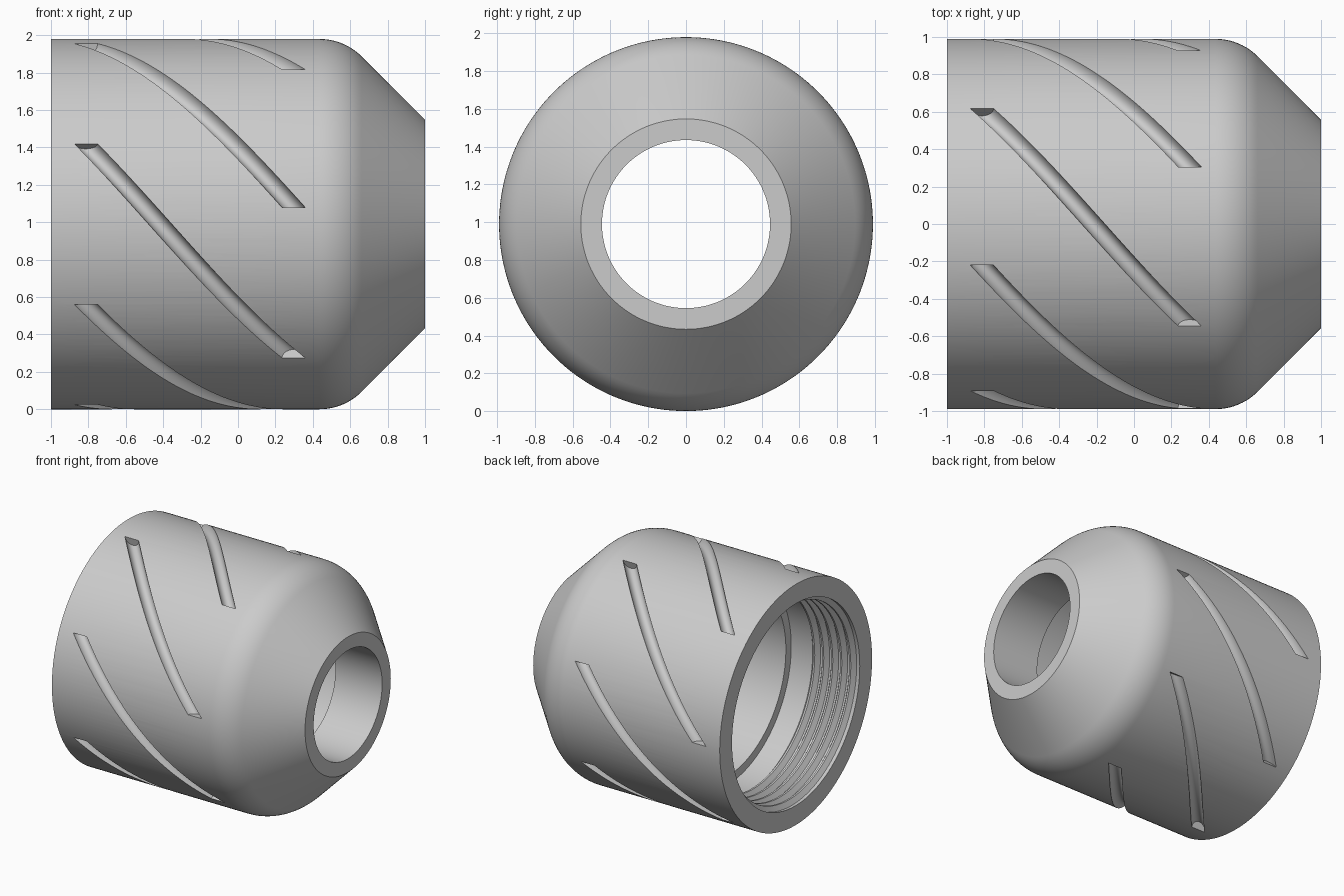
import bpy, bmesh
from math import sin, cos, pi, radians

cube = bpy.data.objects.get("Cube")
if cube:
    bpy.data.objects.remove(cube)

R = 0.99          # outer radius, also the height of the axis
SEGMENTS = 168
GROOVES = 7

grey = bpy.data.materials.new("plain_grey")
grey.use_nodes = True
colour = (0.6, 0.6, 0.6, 1)
grey.diffuse_color = colour
grey.node_tree.nodes["Principled BSDF"].inputs["Base Color"].default_value = colour


def on_axis(x, r, a):
    """Point at distance r from the x axis; angle a is measured up from the front."""
    return (x, -r * cos(a), R + r * sin(a))


def bridge(bm, ring_a, ring_b):
    n = len(ring_a)
    for i in range(n):
        j = (i + 1) % n
        bm.faces.new((ring_a[i], ring_a[j], ring_b[j], ring_b[i]))


def finish(bm, name):
    bmesh.ops.recalc_face_normals(bm, faces=bm.faces)
    mesh = bpy.data.meshes.new(name)
    bm.to_mesh(mesh)
    bm.free()
    mesh.materials.append(grey)
    obj = bpy.data.objects.new(name, mesh)
    bpy.context.collection.objects.link(obj)
    return obj


# Outer wall: straight barrel, rounded shoulder, 45 degree nose
fillet = 0.32
start = 0.435
profile = [(-1, R)]
for i in range(11):
    t = radians(45) * i / 10
    profile.append((start + fillet * sin(t), R - fillet * (1 - cos(t))))
profile.append((1, 0.557))

# Inner wall from the nose: bore, flat-bottomed chamber, shoulder and thread relief
profile += [(1, 0.445), (0.575, 0.445), (0.575, 0.755), (-0.38, 0.755),
            (-0.38, 0.825), (-0.575, 0.825)]

# Thread ridges up to the open end
pitch = 0.082
for i in range(5):
    x = -0.575 - i * pitch
    profile += [(x - 0.025, 0.795), (x - 0.04, 0.795),
                (x - 0.065, 0.835), (x - 0.08, 0.835)]
profile.append((-1, 0.83))

# Turned body
bm = bmesh.new()
rings = [[bm.verts.new(on_axis(x, r, 2 * pi * i / SEGMENTS)) for i in range(SEGMENTS)]
         for x, r in profile]
for k, ring in enumerate(rings):
    bridge(bm, ring, rings[(k + 1) % len(rings)])
body = finish(bm, "threaded_cap_body")

# Helical round-bottomed groove cutters
bm = bmesh.new()
steps, sides, groove_r = 48, 24, 0.0625
for g in range(GROOVES):
    first = 2 * pi * (g + 0.5) / GROOVES
    sections = []
    for s in range(steps + 1):
        f = s / steps
        a = first - radians(72) * f
        x = -0.813 + 1.111 * f
        sections.append([bm.verts.new(on_axis(
            x + groove_r * cos(2 * pi * (k + 0.5) / sides),
            R + groove_r * sin(2 * pi * (k + 0.5) / sides), a)) for k in range(sides)])
    for lower, upper in zip(sections, sections[1:]):
        bridge(bm, lower, upper)
    bm.faces.new(sections[0])
    bm.faces.new(sections[-1])
cutter = finish(bm, "groove_cutter")
cutter.hide_render = True

# Cut the grooves and bake the result
cut = body.modifiers.new("grooves", 'BOOLEAN')
cut.operation = 'DIFFERENCE'
cut.solver = 'EXACT'
cut.object = cutter
graph = bpy.context.evaluated_depsgraph_get()
carved = bpy.data.meshes.new_from_object(body.evaluated_get(graph))
body.modifiers.clear()
body.data = carved
bpy.data.objects.remove(cutter)

# Smooth turned surfaces with crisp edges
bpy.ops.object.select_all(action='DESELECT')
body.select_set(True)
bpy.context.view_layer.objects.active = body
bpy.ops.object.shade_smooth_by_angle(angle=radians(25))
